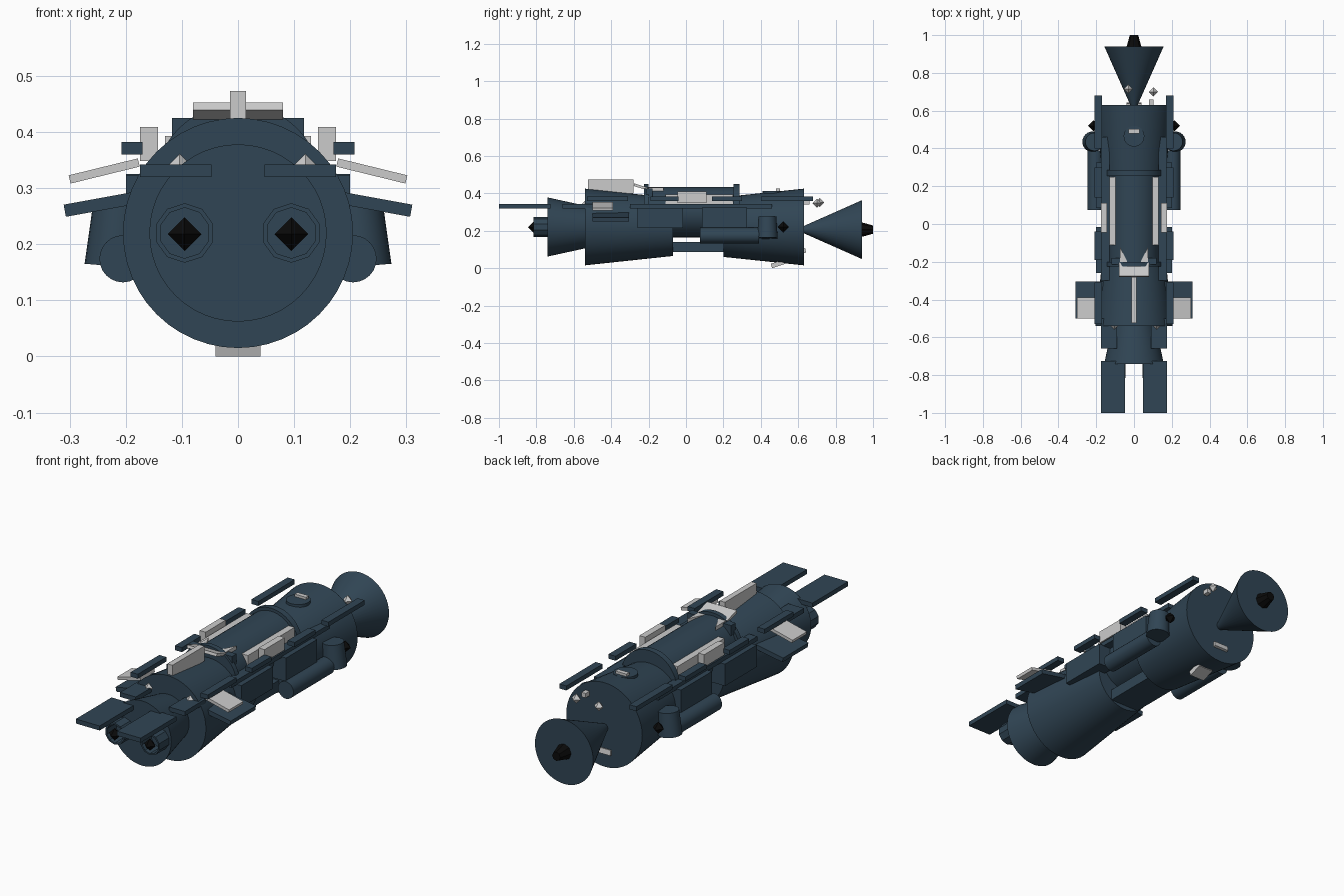
import bpy, math
from mathutils import Matrix, Vector

if "Cube" in bpy.data.objects:
    bpy.data.objects.remove(bpy.data.objects["Cube"])


def mat(name, col):
    m = bpy.data.materials.new(name)
    m.diffuse_color = (*col, 1)
    m.use_nodes = True
    m.node_tree.nodes["Principled BSDF"].inputs["Base Color"].default_value = m.diffuse_color
    return m


DARK = mat("dark_blue", (0.03, 0.06, 0.09))
BLACK = mat("black", (0.003, 0.003, 0.003))


def finish(name, m, smooth=False):
    o = bpy.context.object
    o.name = name
    if m:
        o.data.materials.append(m)
    if smooth:
        bpy.ops.object.shade_smooth_by_angle(angle=math.radians(35))
    return o


def box(name, x, y, z, m=DARK, rot=(0, 0, 0)):
    """Box from (min, max) ranges, optionally turned about its centre."""
    bpy.ops.mesh.primitive_cube_add(size=1)
    o = finish(name, m)
    o.data.transform(Matrix.Diagonal((x[1] - x[0], y[1] - y[0], z[1] - z[0], 1)))
    o.location = [(a + b) / 2 for a, b in (x, y, z)]
    o.rotation_euler = rot
    return o


def pair(name, x, y, z, m=DARK, tilt=0):
    box("right_" + name, x, y, z, m, (0, tilt, 0))
    box("left_" + name, (-x[1], -x[0]), y, z, m, (0, -tilt, 0))


def cone_y(name, y0, y1, r0, r1, z, x=0, m=DARK, n=48):
    """Truncated cone along y, r0 at y0 and r1 at y1."""
    bpy.ops.mesh.primitive_cone_add(vertices=n, radius1=r1, radius2=r0, depth=y1 - y0,
                                    location=(x, (y0 + y1) / 2, z), rotation=(math.pi / 2, 0, 0))
    return finish(name, m, n > 12)


def octa(name, x, y, z, r, m=None):
    me = bpy.data.meshes.new(name)
    v = [(r, 0, 0), (0, r, 0), (-r, 0, 0), (0, -r, 0), (0, 0, r), (0, 0, -r)]
    f = [(i, (i + 1) % 4, 4) for i in range(4)] + [((i + 1) % 4, i, 5) for i in range(4)]
    me.from_pydata(v, [], f)
    o = bpy.data.objects.new(name, me)
    o.location = (x, y, z)
    bpy.context.collection.objects.link(o)
    if m:
        me.materials.append(m)
    return o


# Main hull
cone_y("nose_section", -0.74, -0.53, 0.158, 0.112, 0.22)
cone_y("front_hull", -0.54, -0.07, 0.205, 0.155, 0.22)
cone_y("rear_hull", 0.20, 0.63, 0.16, 0.205, 0.22)
cone_y("spine_cylinder", -0.2, 0.26, 0.135, 0.135, 0.30)
cone_y("spine_rear_collar", 0.255, 0.285, 0.15, 0.15, 0.30)
cone_y("spine_front_collar", -0.225, -0.2, 0.15, 0.15, 0.30)
box("keel_beam", (-0.08, 0.08), (-0.07, 0.2), (0.086, 0.14))

# Main engine bell and its core
cone_y("engine_bell", 0.62, 0.94, 0.015, 0.157, 0.206)
cone_y("engine_core", 0.90, 1.0, 0.05, 0.022, 0.206, m=BLACK, n=8)

# Front thruster rings, front panels, side thrusters
for s, side in ((-1, "left"), (1, "right")):
    x = 0.095 * s
    bpy.ops.mesh.primitive_cylinder_add(vertices=10, radius=0.053, depth=0.1, end_fill_type='NOTHING',
                                        location=(x, -0.765, 0.22), rotation=(math.pi / 2, 0, 0))
    ring = finish(side + "_thruster_ring", DARK)
    mod = ring.modifiers.new("wall", 'SOLIDIFY')
    mod.thickness = 0.008
    octa(side + "_thruster_glow", x, -0.815, 0.218, 0.03, BLACK)
    octa(side + "_side_glow", 0.215 * s, 0.52, 0.22, 0.029, BLACK)
    # Horizontal tank and upright pod
    cone_y(side + "_side_tank", 0.075, 0.39, 0.042, 0.042, 0.174, 0.205 * s, n=24)
    bpy.ops.mesh.primitive_cone_add(vertices=24, radius1=0.055, radius2=0.048, depth=0.115,
                                    location=(0.214 * s, 0.435, 0.218), rotation=(0, -0.08 * s, 0))
    finish(side + "_upright_pod", DARK, True)

pair("front_panel", (0.047, 0.175), (-1.0, -0.725), (0.32, 0.342))
pair("front_shelf", (0.09, 0.175), (-0.66, -0.5), (0.32, 0.342))

# Side armour and rails
pair("front_armour", (0.12, 0.2), (-0.26, -0.015), (0.215, 0.322))
pair("rear_armour", (0.12, 0.2), (0.085, 0.325), (0.21, 0.325))
pair("side_rail", (0.13, 0.175), (-0.30, 0.46), (0.32, 0.342))
for i, y in enumerate([(-0.53, -0.31), (-0.19, -0.04), (0.14, 0.3), (0.40, 0.68)]):
    pair("upper_bar_%d" % i, (0.17, 0.208), y, (0.36, 0.382))

# Angled wings
pair("lower_wing", (0.15, 0.31), (-0.50, -0.305), (0.263, 0.285), DARK, 0.18)
pair("upper_wing", (0.175, 0.302), (-0.50, -0.39), (0.323, 0.338), None, 0.24)

# Grey top equipment
pair("outer_grey_box", (0.143, 0.175), (-0.045, 0.11), (0.348, 0.409), None)
pair("inner_grey_rail", (0.095, 0.13), (-0.11, 0.25), (0.33, 0.393), None)
box("dorsal_fin", (-0.014, 0.014), (-0.525, -0.28), (0.40, 0.473), None)
box("bridge_block", (-0.118, 0.118), (-0.215, -0.18), (0.375, 0.425))
box("bridge_roof", (-0.08, 0.08), (-0.28, -0.205), (0.428, 0.442), None, (-0.3, 0, 0))
for s, side in ((-1, "left"), (1, "right")):
    me = bpy.data.meshes.new(side + "_bridge_prong")
    p = [(0.075 * s, -0.12), (0.075 * s, -0.21), (0.03 * s, -0.21)]
    me.from_pydata([(x, y, z) for z in (0.39, 0.43) for x, y in p], [],
                   [(0, 1, 2), (3, 5, 4), (0, 3, 4, 1), (1, 4, 5, 2), (2, 5, 3, 0)])
    bpy.context.collection.objects.link(bpy.data.objects.new(side + "_bridge_prong", me))

# Rear turret
bpy.ops.mesh.primitive_cylinder_add(vertices=24, radius=0.055, depth=0.1, location=(0, 0.465, 0.363))
finish("rear_turret", DARK, True)
box("turret_block", (-0.03, 0.03), (0.48, 0.502), (0.40, 0.425), None)

# Sensors on the end faces and belly
octa("rear_sensor_a", -0.03, 0.715, 0.35, 0.024)
octa("rear_sensor_b", 0.102, 0.70, 0.347, 0.024)
box("rear_sensor_stub", (0.08, 0.102), (0.62, 0.66), (0.34, 0.362), None)
octa("front_sensor_a", -0.104, -0.535, 0.34, 0.026)
octa("front_sensor_b", 0.12, -0.535, 0.34, 0.026)
box("belly_plate", (-0.04, 0.04), (0.455, 0.525), (0.01, 0.035), None, (0.32, 0, 0))
box("rear_plate", (-0.04, 0.04), (0.615, 0.64), (0.08, 0.105), None, (0.2, 0, 0))
